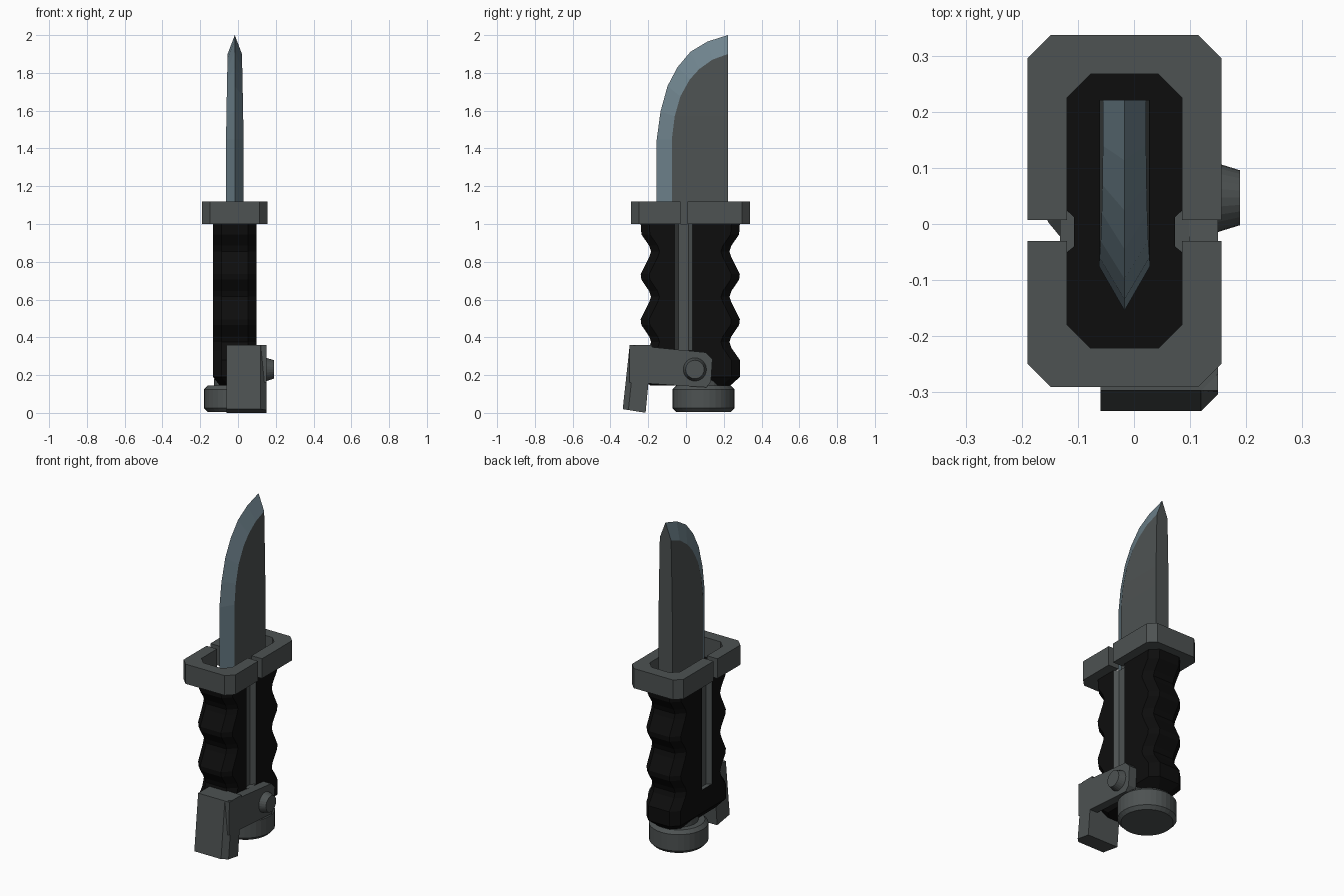
import bpy, bmesh, math
from mathutils import Vector

if "Cube" in bpy.data.objects:
    bpy.data.objects.remove(bpy.data.objects["Cube"])


def material(name, rgb):
    m = bpy.data.materials.new(name)
    m.use_nodes = True
    m.diffuse_color = (*rgb, 1)
    m.node_tree.nodes["Principled BSDF"].inputs["Base Color"].default_value = (*rgb, 1)
    return m


STEEL = material("dark grey steel", (0.075, 0.085, 0.085))
EDGE = material("blue grey edge", (0.16, 0.23, 0.27))
GRIP = material("black grip", (0.004, 0.004, 0.004))

CX = -0.017  # centre plane of blade, grip and guard


def loft(name, rings, mats, caps=True, rule=None):
    """Skin equal-length rings of points; rule picks a material per face."""
    bm = bmesh.new()
    rows = [[bm.verts.new(p) for p in ring] for ring in rings]
    n = len(rows[0])
    for k, (a, b) in enumerate(zip(rows, rows[1:])):
        for i in range(n):
            j = (i + 1) % n
            f = bm.faces.new((a[i], a[j], b[j], b[i]))
            if rule:
                f.material_index = rule(k, i)
    if caps:
        bm.faces.new(rows[0][::-1])
        bm.faces.new(rows[-1])
    bmesh.ops.remove_doubles(bm, verts=bm.verts, dist=0.0001)
    bmesh.ops.recalc_face_normals(bm, faces=bm.faces)
    me = bpy.data.meshes.new(name)
    bm.to_mesh(me)
    bm.free()
    for m in mats:
        me.materials.append(m)
    ob = bpy.data.objects.new(name, me)
    bpy.context.collection.objects.link(ob)
    return ob


def disc(name, centre, axis, steps, sides):
    """Turned part: steps are (radius, distance along axis)."""
    q = Vector((0, 0, 1)).rotation_difference(Vector(axis))
    angles = [math.tau * i / sides for i in range(sides)]
    rings = [[Vector(centre) + q @ Vector((r * math.cos(a), r * math.sin(a), h))
              for a in angles] for r, h in steps]
    return loft(name, rings, [STEEL])


# Blade: edge curve on the centre plane, bevel line on both flats, square spine
SPINE = 0.222
outer = [(-.155, 1.0), (-.155, 1.447), (-.135, 1.595), (-.098, 1.73),
         (-.045, 1.83), (.024, 1.912), (.114, 1.966), (SPINE, 2.0)]
inner = [(-.075, 1.0), (-.075, 1.447), (-.06, 1.57), (-.03, 1.675),
         (.02, 1.765), (.07, 1.82), (.14, 1.87), (SPINE, 1.9)]
rings = []
for (oy, oz), (iy, iz) in zip(outer, inner):
    half = 0.046 - 0.008 * max(0, (iz - 1.5) / 0.4)
    rings.append([(CX, oy, oz), (CX + half, iy, iz), (CX + half, SPINE, iz),
                  (CX, SPINE, oz), (CX - half, SPINE, iz), (CX - half, iy, iz)])
loft("blade", rings, [STEEL, EDGE], rule=lambda k, i: 1 if i in (0, 5) else 0)

# Grip: chamfered section with a rail groove on each side and finger waves
HALF, CH, GROOVE_END = 0.115, 0.045, 0.33


def grip_ring(z, front, back, inset=0.0, depth=0.025):
    w = HALF - inset
    side = [(w - CH, front), (w, front + CH), (w, -.06), (w - depth, -.04),
            (w - depth, .012), (w, .035), (w, back - CH), (w - CH, back)]
    return [(CX + x, y, z) for x, y in side] + [(CX - x, y, z) for x, y in side[::-1]]


levels = [(0.145, 0.05), (0.19, 0.0), (0.28, 0.0)]
for valley in (0.375, 0.615, 0.855):
    levels += [(valley - .03, .045), (valley, .055), (valley + .03, .045),
               (valley + .09, .004), (valley + .12, 0.0)]
levels[-1] = (1.0, 0.0)
rings = []
for z, dip in levels:
    foot = 0.035 if z < 0.15 else 0
    if z > GROOVE_END and rings and rings[-1][0][2] < GROOVE_END:
        rings.append(grip_ring(GROOVE_END, -.2, .25, 0, 0))
        rings.append(grip_ring(GROOVE_END, -.2, .25))
    rings.append(grip_ring(z, -.24 + dip, .285 - dip, foot,
                           0.025 if z > GROOVE_END else 0))
loft("grip", rings, [GRIP, STEEL],
     rule=lambda k, i: 1 if rings[k][0][2] >= GROOVE_END and i in (2, 3, 4, 10, 11, 12) else 0)

# Guard: two C-shaped halves around an eight-sided opening
def guard_half(name, end, gap, sign):
    wo, wi, c = 0.174, 0.103, 0.042
    hole = end - sign * 0.07
    out = [(wo, gap), (wo, end - sign * c), (wo - c, end)]
    ins = [(wi, gap), (wi, hole - sign * c), (wi - c, hole)]
    shape = out + [(-x, y) for x, y in out[::-1]]
    shape += ins_mirror(ins)
    loft(name, [[(CX + x, y, z) for x, y in shape] for z in (1.0, 1.12)], [STEEL])


def ins_mirror(points):
    return [(-x, y) for x, y in points] + points[::-1]


guard_half("guard_front", -0.292, -0.03, -1)
guard_half("guard_back", 0.338, 0.007, 1)

# Pommel
disc("pommel", (-0.016, 0.093, 0), (0, 0, 1),
     [(.145, .005), (.164, .025), (.164, .125), (.145, .145)], 32)
disc("pommel_neck", (-0.016, 0.093, 0), (0, 0, 1), [(.11, .14), (.11, .18)], 24)

# Lever: side arm, cross block in front of the grip, and pivot
arm = [(-.298, .36), (.105, .32), (.14, .285), (.132, .165), (.108, .135),
       (-.195, .155), (-.3, .16)]
loft("lever_arm", [[(x, y, z) for y, z in arm] for x in (0.098, 0.15)], [STEEL])


def block_ring(front, back, z):
    return [(-.06, front, z), (.12, front, z), (.15, front + .03, z),
            (.15, back, z), (-.06, back, z)]


block = loft("lever_block", [block_ring(-.335, -.214, 0.0), block_ring(-.298, -.18, .36)], [STEEL])
for v in block.data.vertices:  # tilt the lower end to match the swing
    if v.co.z < 0.1:
        v.co.z = max(0, 0.02 - (v.co.y + .335) * 0.16)

disc("lever_pivot", (0.148, 0.047, 0.23), (1, 0, 0), [(.062, 0), (.049, .042)], 24)
